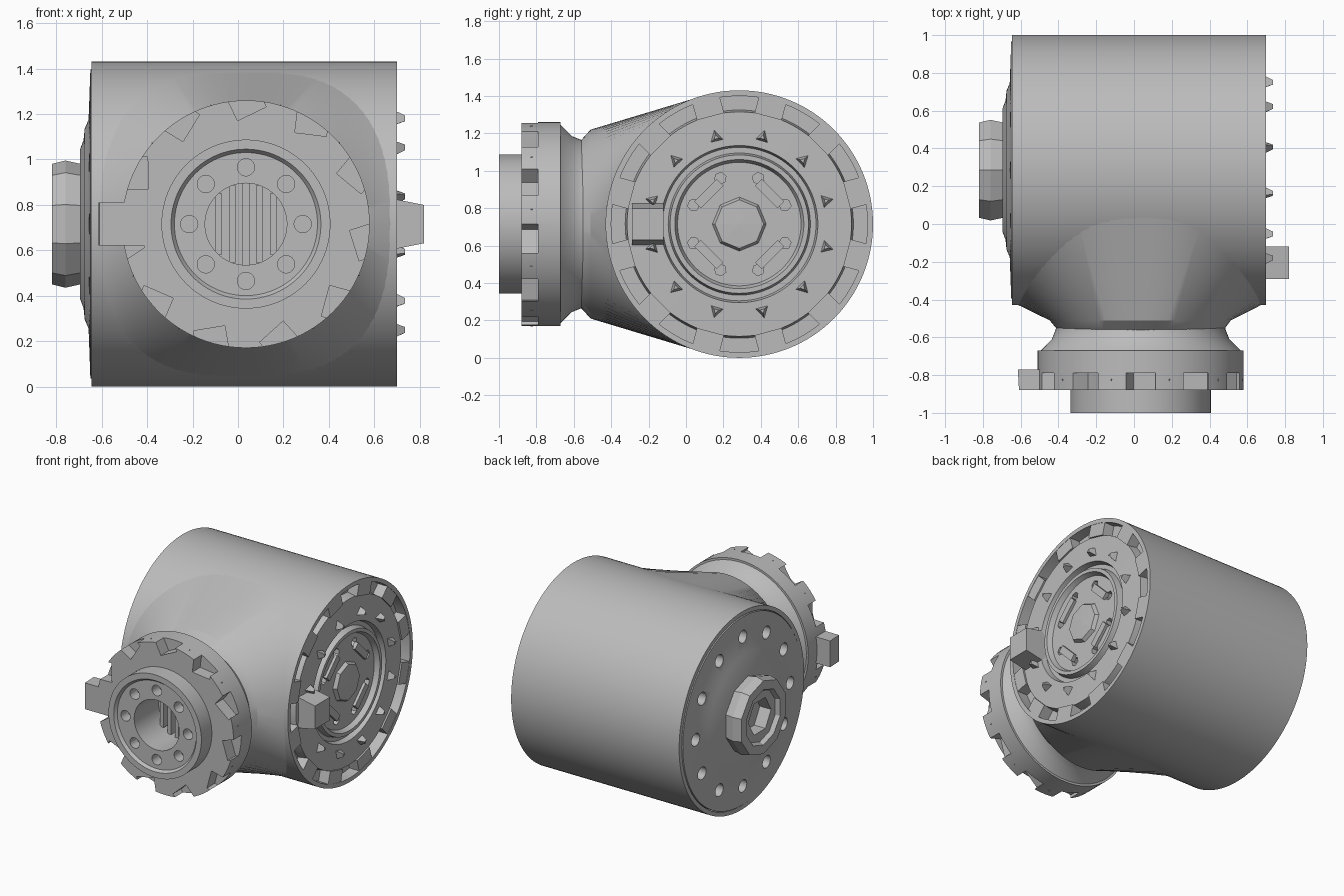
import bpy, bmesh
from math import sin, cos, pi, radians, sqrt, copysign
from mathutils import Matrix, Vector

old = bpy.data.objects.get("Cube")
if old:
    bpy.data.objects.remove(old)

grey = bpy.data.materials.new("cast_grey")
grey.use_nodes = True
grey.diffuse_color = (0.5, 0.5, 0.5, 1)
grey.node_tree.nodes["Principled BSDF"].inputs["Base Color"].default_value = (0.5, 0.5, 0.5, 1)

# Local frames: z runs outward along each axis
MID = 0.715
RIGHT = Matrix.Translation((0, 0.285, MID)) @ Matrix.Rotation(pi / 2, 4, 'Y')
LEFT = Matrix.Translation((0, 0.285, MID)) @ Matrix.Rotation(-pi / 2, 4, 'Y')
FRONT = Matrix.Translation((0.035, 0, MID)) @ Matrix.Rotation(pi / 2, 4, 'X')


def finish(name, bm, frame=Matrix()):
    bmesh.ops.recalc_face_normals(bm, faces=bm.faces)
    bm.transform(frame)
    mesh = bpy.data.meshes.new(name)
    bm.to_mesh(mesh)
    bm.free()
    mesh.materials.append(grey)
    ob = bpy.data.objects.new(name, mesh)
    bpy.context.collection.objects.link(ob)
    return ob


def smooth(ob):
    bpy.ops.object.select_all(action='DESELECT')
    ob.select_set(True)
    bpy.context.view_layer.objects.active = ob
    bpy.ops.object.shade_smooth_by_angle(angle=radians(25))


def lathe(name, profile, frame, steps=96):
    """Turn (radius, distance) points about the local z axis."""
    bm = bmesh.new()
    vs = [bm.verts.new((r, 0, t)) for r, t in profile]
    es = [bm.edges.new(pair) for pair in zip(vs, vs[1:])]
    bmesh.ops.spin(bm, geom=vs + es, cent=(0, 0, 0), axis=(0, 0, 1),
                   angle=2 * pi, steps=steps, use_merge=False)
    bmesh.ops.remove_doubles(bm, verts=bm.verts, dist=1e-5)
    return finish(name, bm, frame)


def polar(radius, angle, depth):
    return Matrix.Rotation(angle, 4, 'Z') @ Matrix.Translation((radius, 0, depth))


def pattern(name, frame, count, radius, depth, add, start=0.0, twist=0.0):
    """Repeat a small solid around the axis, as one mesh."""
    bm = bmesh.new()
    for i in range(count):
        m = polar(radius, start + 2 * pi * i / count, depth)
        add(bm, m @ Matrix.Rotation(twist, 4, 'Z'))
    return finish(name, bm, frame)


def box(sx, sy, sz):
    return lambda bm, m: bmesh.ops.create_cube(
        bm, size=1, matrix=m @ Matrix.Diagonal((sx, sy, sz, 1)))


def peg(sides, r1, r2, height):
    return lambda bm, m: bmesh.ops.create_cone(
        bm, segments=sides, radius1=r1, radius2=r2, depth=height,
        cap_ends=True, matrix=m)


def cut(ob, cutter):
    """Subtract the cutter, bake the result and drop the cutter."""
    cutter.hide_render = True
    mod = ob.modifiers.new("cut", 'BOOLEAN')
    mod.operation, mod.solver, mod.object = 'DIFFERENCE', 'EXACT', cutter
    deps = bpy.context.evaluated_depsgraph_get()
    baked = bpy.data.meshes.new_from_object(ob.evaluated_get(deps))
    ob.modifiers.clear()
    ob.data = baked
    bpy.data.objects.remove(cutter)


def lug(name, frame, size, taper, place):
    """Box whose outer end is narrowed."""
    bm = bmesh.new()
    bmesh.ops.create_cube(bm, size=1)
    for v in bm.verts:
        if v.co.z > 0:
            v.co.x *= taper
    bm.transform(place @ Matrix.Diagonal((*size, 1)))
    return finish(name, bm, frame)


# Drum with grooved right end
drum = lathe("drum", [
    (0, -.55), (.685, -.55), (.685, -.645), (.715, -.645), (.715, .70), (.685, .70),
    (.685, .62), (.61, .62), (.60, .685), (.42, .69), (.41, .65), (.38, .65),
    (.37, .695), (.345, .695), (.33, .66), (0, .66)], RIGHT, 128)
cut(drum, pattern("socket_cutter", RIGHT, 8, .265, .66, peg(6, .032, .032, .08), pi / 8))
smooth(drum)

# Right end details
pattern("rim_bridges", RIGHT, 12, .645, .655, box(.10, .15, .085), pi / 12)
pattern("end_spikes", RIGHT, 12, .48, .705, peg(3, .045, .015, .06), pi / 12, .5)
pattern("end_ribs", RIGHT, 4, .23, .665, box(.05, .17, .03), pi / 4)
lathe("end_hub", [(0, .65), (.15, .65), (.13, .685), (0, .69)], RIGHT, 8)
lug("end_lug", RIGHT, (.24, .17, .18), .7, Matrix.Translation((0, -.49, .73)))

# Left cover with bolt holes
cover = lathe("left_cover", [
    (0, .53), (.68, .53), (.68, .65), (.46, .658), (.42, .675), (.37, .68),
    (.33, .695), (0, .695)], LEFT)
cut(cover, pattern("cover_hole_cutter", LEFT, 12, .54, .64, peg(20, .045, .045, .14)))
smooth(cover)

# Left boss: faceted nut with hexagonal socket
boss = lathe("left_boss", [
    (0, .67), (.26, .67), (.28, .76), (.265, .82), (.20, .82), (.185, .79), (0, .79)], LEFT, 10)
cut(boss, pattern("boss_socket_cutter", LEFT, 1, 0, .78, peg(6, .13, .13, .16)))

# Neck blending the drum into the front flange
bm = bmesh.new()
COUNT = 80
rings = [[], [], []]
for i in range(COUNT):
    c, s = cos(2 * pi * i / COUNT), sin(2 * pi * i / COUNT)
    wide = copysign(abs(c) ** .75, c) * .655
    tall = copysign(abs(s) ** .75, s) * .685
    on_drum = Vector((.03 + wide, .292 - sqrt(MID ** 2 - tall ** 2), MID + tall))
    shoulder = Vector((.033 + .48 * c, -.51, MID + .505 * s))
    waist = Vector((.035 + .44 * c, -.56, MID + .45 * s))
    for ring, p in zip(rings, (on_drum, shoulder, waist)):
        ring.append(bm.verts.new(p))
for a, b in zip(rings, rings[1:]):
    for i in range(COUNT):
        j = (i + 1) % COUNT
        bm.faces.new((a[i], a[j], b[j], b[i]))
smooth(finish("neck", bm))

# Front flange, collar and hub with bore
flange = lathe("front_flange", [
    (0, .46), (.43, .46), (.45, .56), (.47, .61), (.53, .67), (.545, .67), (.545, .88),
    (.372, .88), (.372, 1.0), (.33, 1.0), (.315, .98), (.18, .98), (.18, .70), (0, .70)], FRONT)
cut(flange, pattern("notch_cutter", FRONT, 11, .54, .88, box(.12, .14, .18), pi / 2, .45))
cut(flange, pattern("hub_hole_cutter", FRONT, 8, .25, .98, peg(20, .038, .038, .16)))
smooth(flange)

# Wedges on the flange face and the side lug
pattern("flange_wedges", FRONT, 11, .49, .85, peg(3, .06, .04, .06), pi / 2 + .28, .6)
lug("flange_lug", FRONT, (.24, .19, .11), .95, Matrix.Translation((-.53, 0, .825)))

# Slats inside the bore
bm = bmesh.new()
for k in range(-2, 3):
    x = k * .06
    box(.03, 2 * sqrt(.18 ** 2 - x * x), .06)(bm, Matrix.Translation((x, 0, .72)))
finish("bore_slats", bm, FRONT)
